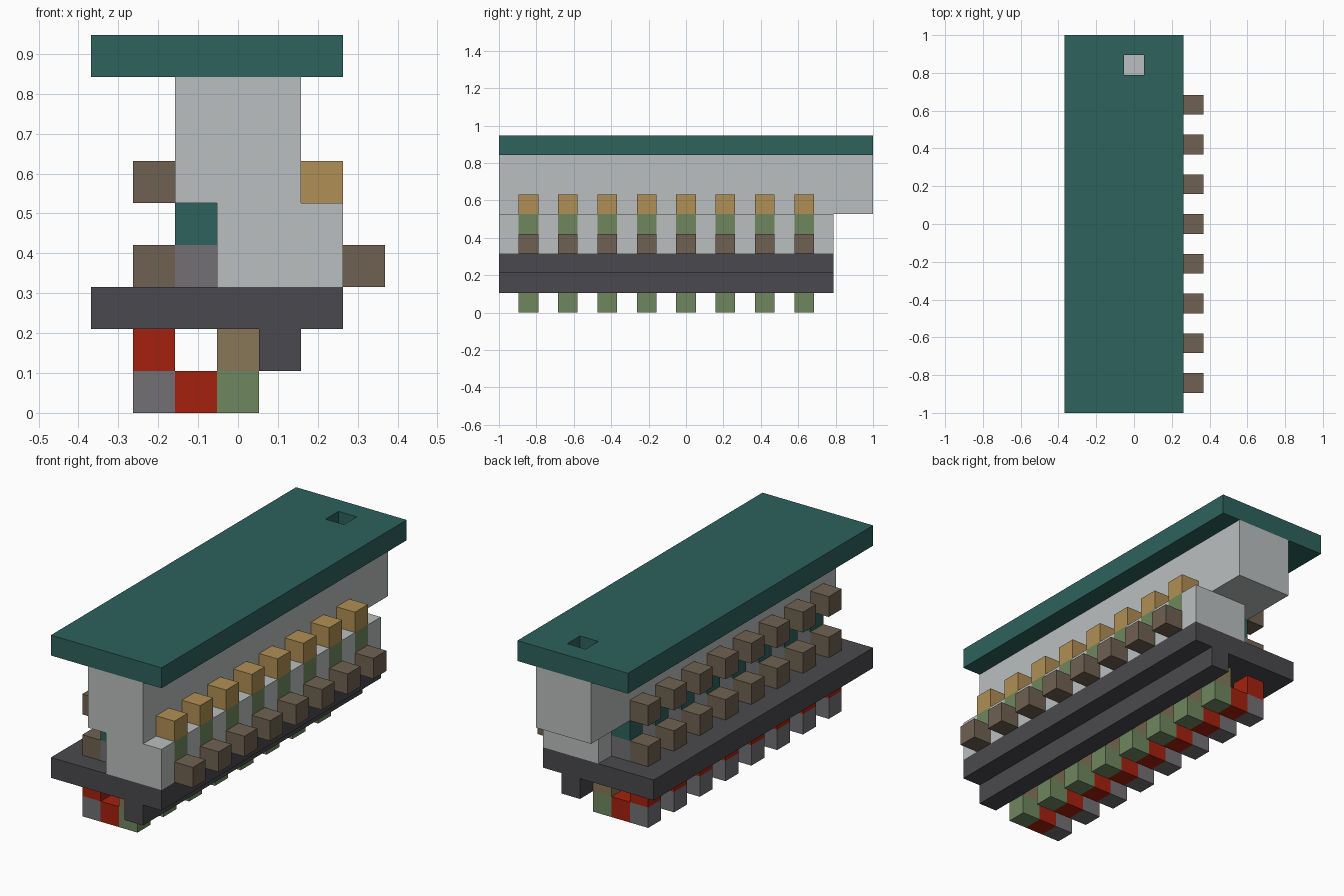
import bpy, bmesh
from mathutils import Vector

cube = bpy.data.objects.get("Cube")
if cube:
    bpy.data.objects.remove(cube, do_unlink=True)

U = 2 / 19                      # edge length of one block
ORIGIN = Vector((-3.5, -9.5, 0))
STUDS = range(1, 16, 2)         # rows that carry the repeated blocks


def linear(c):
    c /= 255
    return c / 12.92 if c <= 0.04045 else ((c + 0.055) / 1.055) ** 2.4


def material(name, hexcode):
    rgba = [linear(c) for c in bytes.fromhex(hexcode)] + [1]
    mat = bpy.data.materials.new(name)
    mat.use_nodes = True
    mat.diffuse_color = rgba
    bsdf = mat.node_tree.nodes["Principled BSDF"]
    bsdf.inputs["Base Color"].default_value = rgba
    bsdf.inputs["Roughness"].default_value = 0.8
    return mat


teal = material("teal", "2d625c")
light_grey = material("light grey", "bbbfbf")
charcoal = material("charcoal", "4a494d")
gold = material("gold", "b08f55")
brown = material("brown", "6f6151")
green = material("green", "6f875f")
red = material("red", "a5210e")
mid_grey = material("mid grey", "727074")
tan = material("tan", "887758")

cells = {}                      # block position -> part name
parts = {}                      # part name -> material


def bar(name, mat, xs, ys, zs):
    """Fill a run of blocks; later parts replace earlier ones."""
    parts[name] = mat
    cells.update({(x, y, z): name for x in xs for y in ys for z in zs})


def row(name, mat, x, z):
    bar(name, mat, [x], STUDS, [z])


# Roof slab with a square hole
bar("roof", teal, range(6), range(19), [8])
del cells[3, 17, 8]

# Main body and the offset lower body
bar("upper_body", light_grey, range(2, 5), range(19), range(5, 8))
bar("lower_body", light_grey, range(3, 6), range(17), range(3, 5))

# Shelf and its keel
bar("shelf", charcoal, range(6), range(17), [2])
bar("keel", charcoal, [4], range(17), [1])

# Blocks on the left side
row("gold_blocks", gold, 5, 5)
row("green_inlays", green, 5, 4)
row("left_brown_blocks", brown, 6, 3)

# Blocks on the right side
row("right_upper_brown_blocks", brown, 1, 5)
row("right_lower_brown_blocks", brown, 1, 3)
row("teal_blocks", teal, 2, 4)
row("grey_blocks", mid_grey, 2, 3)

# Hanging chains under the shelf
row("tan_hangers", tan, 3, 1)
row("green_feet", green, 3, 0)
row("red_links", red, 2, 0)
row("red_hangers", red, 1, 1)
row("grey_feet", mid_grey, 1, 0)


def build(name, mat):
    """Skin the exposed sides of one part and merge the flat areas."""
    bm = bmesh.new()
    for cell in (c for c, owner in cells.items() if owner == name):
        centre = Vector(cell) + Vector((.5, .5, .5)) + ORIGIN
        for axis in range(3):
            for sign in (-1, 1):
                n = Vector((0, 0, 0))
                n[axis] = sign
                if tuple(int(a + b) for a, b in zip(cell, n)) in cells:
                    continue
                u = Vector((0, 0, 0))
                u[(axis + 1) % 3] = 1
                v = n.cross(u)
                corners = (-u - v, u - v, u + v, v - u)
                bm.faces.new([bm.verts.new((centre + (n + c) / 2) * U)
                              for c in corners])
    bmesh.ops.remove_doubles(bm, verts=bm.verts, dist=U / 100)
    bmesh.ops.dissolve_limit(bm, angle_limit=0.01, verts=bm.verts, edges=bm.edges)
    mesh = bpy.data.meshes.new(name)
    bm.to_mesh(mesh)
    bm.free()
    mesh.materials.append(mat)
    bpy.context.collection.objects.link(bpy.data.objects.new(name, mesh))


for part, mat in parts.items():
    build(part, mat)
